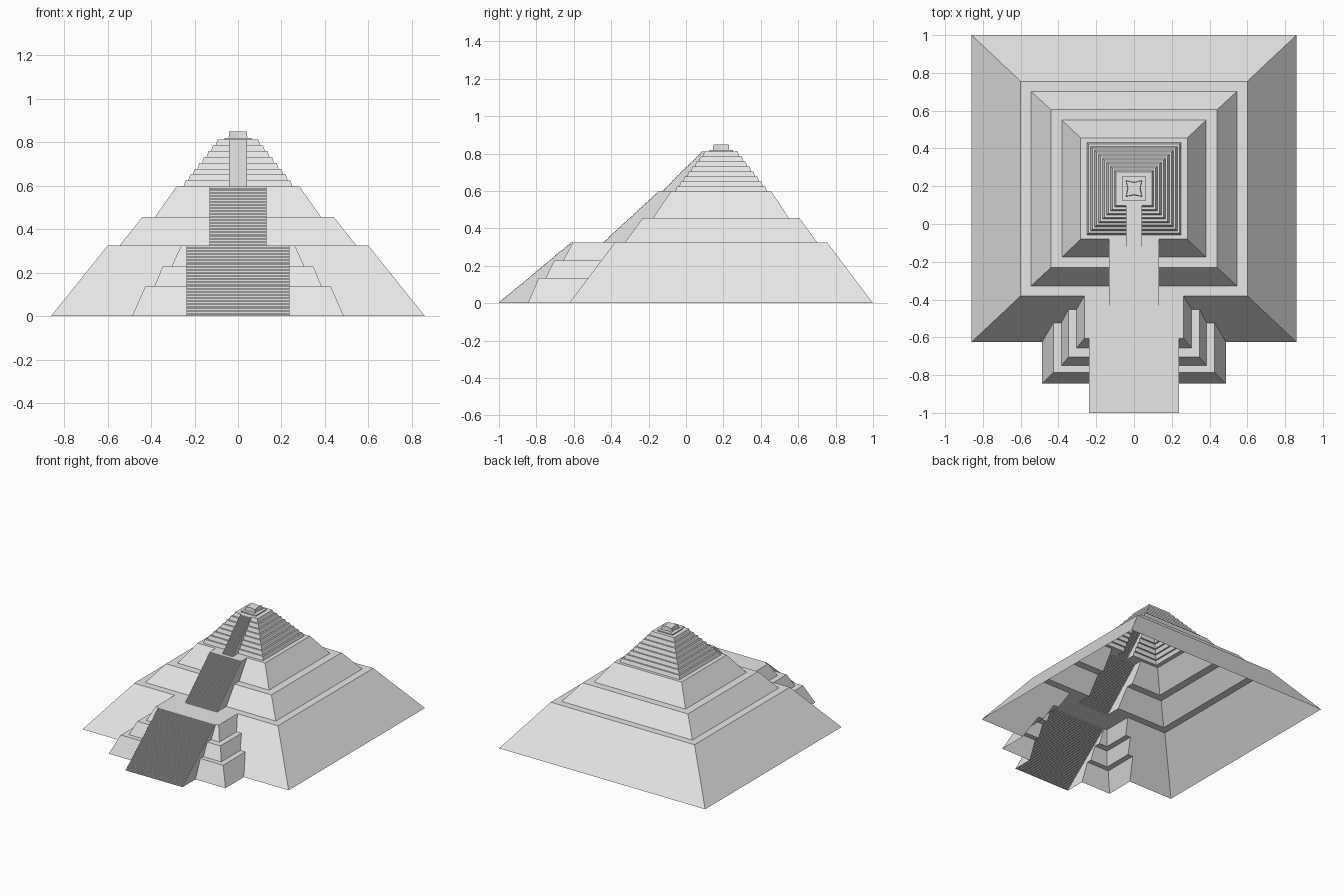
import bpy
import bmesh

cube = bpy.data.objects.get("Cube")
if cube:
    bpy.data.objects.remove(cube, do_unlink=True)

stone = bpy.data.materials.new("pale_stone")
stone.use_nodes = True
stone.diffuse_color = (0.8, 0.8, 0.8, 1)
stone.node_tree.nodes["Principled BSDF"].inputs["Base Color"].default_value = (0.8, 0.8, 0.8, 1)

MID = 0.1875                    # y of the pyramid's axis
Z1, Z2, Z3, Z4 = 0.324, 0.456, 0.597, 0.812


def add_object(name, bm):
    bmesh.ops.recalc_face_normals(bm, faces=bm.faces)
    mesh = bpy.data.meshes.new(name)
    bm.to_mesh(mesh)
    bm.free()
    mesh.materials.append(stone)
    ob = bpy.data.objects.new(name, mesh)
    bpy.context.scene.collection.objects.link(ob)
    return ob


def loft(name, rings, open_bottom=False):
    """Closed stack of outlines, each a list of points."""
    bm = bmesh.new()
    loops = [[bm.verts.new(p) for p in ring] for ring in rings]
    for low, high in zip(loops, loops[1:]):
        n = len(low)
        for i in range(n):
            j = (i + 1) % n
            bm.faces.new((low[i], low[j], high[j], high[i]))
    bm.faces.new(loops[-1])
    if not open_bottom:
        bm.faces.new(loops[0][::-1])
    return add_object(name, bm)


def rect(hx, y0, y1, z):
    return [(-hx, y0, z), (hx, y0, z), (hx, y1, z), (-hx, y1, z)]


def centred(hx, hy, z):
    return rect(hx, MID - hy, MID + hy, z)


def stair(name, hx, y0, y1, z0, z1, steps, back, base):
    """Flight of steps with a landing, as an extruded side profile."""
    run, rise = (y1 - y0) / steps, (z1 - z0) / steps
    side = [(y0, base)]
    for i in range(steps):
        if i or z0 > base:
            side.append((y0 + i * run, z0 + i * rise))
        side.append((y0 + i * run, z0 + (i + 1) * rise))
    side += [(back, z1), (back, base)]
    return loft(name, [[(x, y, z) for y, z in side] for x in (-hx, hx)])


# Three big sloping tiers, then eight thin ones
rings = [centred(0.86, 0.8125, 0), centred(0.6, 0.568, Z1),
         centred(0.545, 0.515, Z1), centred(0.44, 0.418, Z2),
         centred(0.382, 0.363, Z2), centred(0.282, 0.268, Z3)]
COUNT = 8
for i in range(COUNT):
    h = 0.25 - 0.021 * i
    rise = (Z4 - Z3) / COUNT
    rings += [centred(h, h - 0.005, Z3 + i * rise),
              centred(h - 0.009, h - 0.014, Z3 + (i + 1) * rise)]
pyramid = loft("pyramid_tiers", rings)

# Three-step platform in front
BACK = -0.36
front_platform = loft("front_platform", [
    rect(0.487, -0.845, BACK, 0), rect(0.427, -0.787, BACK, 0.135),
    rect(0.385, -0.75, BACK, 0.135), rect(0.347, -0.705, BACK, 0.228),
    rect(0.305, -0.657, BACK, 0.228), rect(0.262, -0.605, BACK, Z1)])

# Three flights of steps
flights = [
    stair("lower_stair", 0.237, -1, -0.61, 0, Z1, 48, -0.5, 0),
    stair("middle_stair", 0.132, -0.44, -0.144, Z1, Z3, 40, -0.05, 0.2),
    stair("upper_stair", 0.042, -0.125, 0.09, Z3, Z4, 32, 0.13, 0.5)]

# Fuse the masses into one clean outer skin
solids = [front_platform] + flights
for ob in solids:
    mod = pyramid.modifiers.new(ob.name, "BOOLEAN")
    mod.operation = "UNION"
    mod.solver = "EXACT"
    mod.object = ob
bpy.context.view_layer.update()
graph = bpy.context.evaluated_depsgraph_get()
skin = bpy.data.meshes.new_from_object(pyramid.evaluated_get(graph))
names = [ob.name for ob in solids]
for ob in solids + [pyramid]:
    old = ob.data
    bpy.data.objects.remove(ob, do_unlink=True)
    bpy.data.meshes.remove(old)

# Split the skin into its parts again, without the underside
E = 0.002
zones = [("lower_stair", 0.237, -1, -0.6, 0, Z1),
         ("middle_stair", 0.132, -0.44, -0.05, Z1, Z3),
         ("upper_stair", 0.042, -0.125, 0.13, Z3, Z4),
         ("front_platform", 0.487, -0.85, -0.36, 0, Z1)]


def part_of(face):
    if all(v.co.z < E for v in face.verts):
        return None
    for name, hx, y0, y1, z0, z1 in zones:
        if all(abs(v.co.x) < hx + E and y0 - E < v.co.y < y1 + E
               and z0 - E < v.co.z < z1 + E for v in face.verts):
            return name
    return "pyramid_tiers"


for name in ["pyramid_tiers"] + names:
    bm = bmesh.new()
    bm.from_mesh(skin)
    others = [f for f in bm.faces if part_of(f) != name]
    bmesh.ops.delete(bm, geom=others, context="FACES")
    mesh = bpy.data.meshes.new(name)
    bm.to_mesh(mesh)
    bm.free()
    mesh.materials.clear()
    mesh.materials.append(stone)
    part = bpy.data.objects.new(name, mesh)
    bpy.context.scene.collection.objects.link(part)
bpy.data.meshes.remove(skin)

# Summit slab and small shrine with pinched sides
loft("summit_slab", [centred(0.063, 0.063, Z4), centred(0.063, 0.063, 0.82)], True)


def pinched(c, m, z):
    pts = [(-c, -c), (0, -m), (c, -c), (m, 0), (c, c), (0, m), (-c, c), (-m, 0)]
    return [(x, MID + y, z) for x, y in pts]


loft("summit_shrine", [pinched(0.043, 0.034, 0.82), pinched(0.041, 0.032, 0.848)], True)
